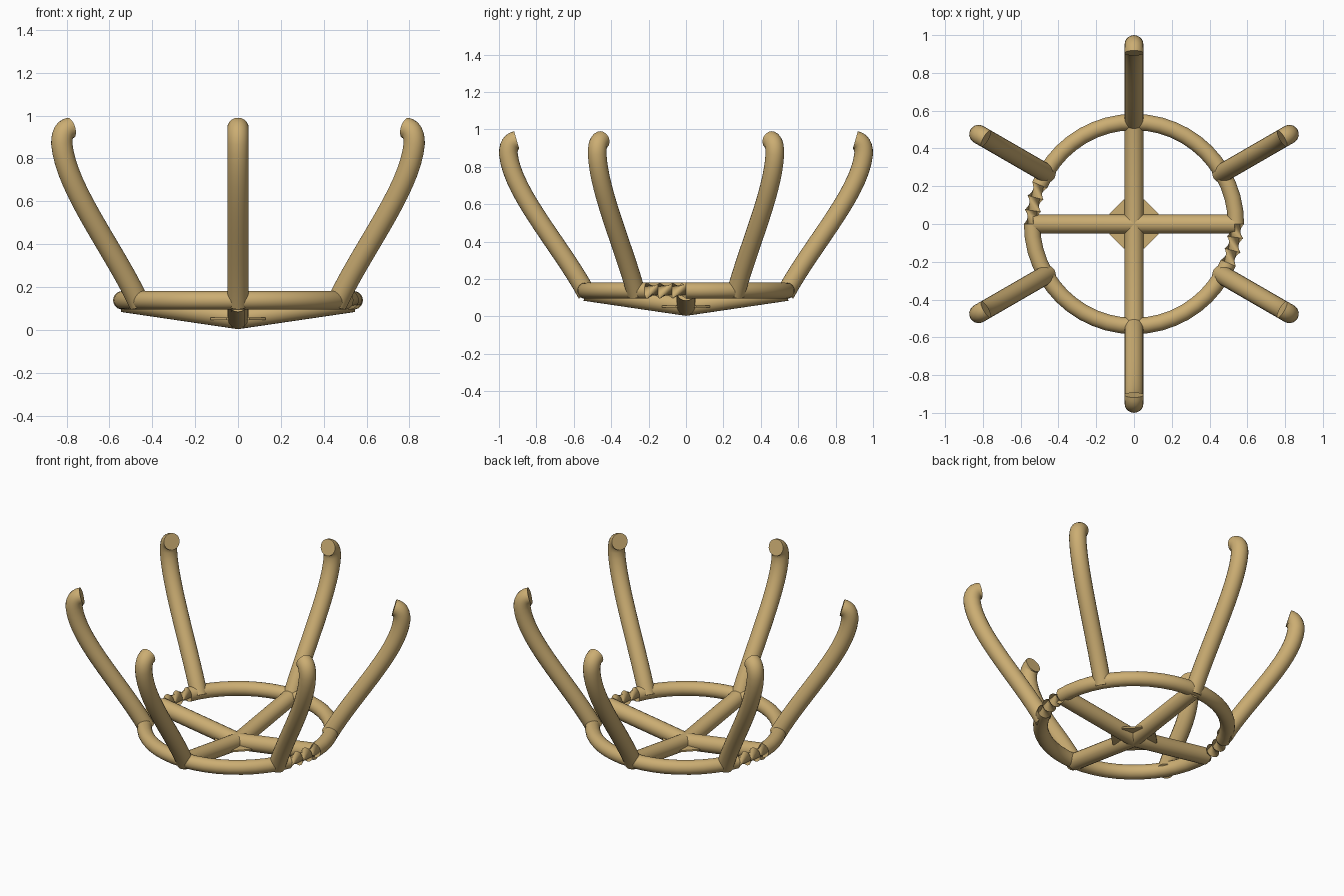
import bpy, bmesh, math
from mathutils import Vector, Matrix
from mathutils.geometry import interpolate_bezier

if "Cube" in bpy.data.objects:
    bpy.data.objects.remove(bpy.data.objects["Cube"])

SIDES = 20
mat = bpy.data.materials.new("tan")
mat.diffuse_color = (0.6, 0.42, 0.17, 1)
mat.use_nodes = True
mat.node_tree.nodes["Principled BSDF"].inputs["Base Color"].default_value = mat.diffuse_color


def finish(name, bm, smooth=True):
    bmesh.ops.recalc_face_normals(bm, faces=bm.faces)
    me = bpy.data.meshes.new(name)
    bm.to_mesh(me)
    bm.free()
    ob = bpy.data.objects.new(name, me)
    bpy.context.collection.objects.link(ob)
    me.materials.append(mat)
    if smooth:
        bpy.ops.object.select_all(action='DESELECT')
        ob.select_set(True)
        bpy.context.view_layer.objects.active = ob
        bpy.ops.object.shade_smooth_by_angle(angle=math.radians(40))
    return ob


def bridge(bm, a, b):
    n = len(a)
    for i in range(n):
        j = (i + 1) % n
        bm.faces.new((a[i], a[j], b[j], b[i]))


def tube(name, path, radius, angle):
    """Capped tube along (radial, z) points, turned about z by angle."""
    bm = bmesh.new()
    pts = [Vector((r, 0, z)) for r, z in path]
    side = Vector((0, 1, 0))
    rings = []
    for i, p in enumerate(pts):
        t = (pts[min(i + 1, len(pts) - 1)] - pts[max(i - 1, 0)]).normalized()
        up = t.cross(side)
        rings.append([bm.verts.new(p + radius * (math.cos(a) * side + math.sin(a) * up))
                      for a in (2 * math.pi * k / SIDES for k in range(SIDES))])
    for a, b in zip(rings, rings[1:]):
        bridge(bm, a, b)
    bm.faces.new(rings[0])
    bm.faces.new(rings[-1])
    bm.transform(Matrix.Rotation(angle, 4, 'Z'))
    return finish(name, bm)


# Six curved prongs with inward hooked tips
def bez(pts, n):
    return [(v.x, v.y) for v in interpolate_bezier(*[Vector(p) for p in pts], n)]


prong = bez([(0.53, 0.12), (0.67, 0.38), (0.93, 0.66), (0.95, 0.87)], 16)
prong += bez([(0.95, 0.87), (0.95, 0.915), (0.935, 0.937), (0.905, 0.942)], 7)[1:]
for k in range(6):
    tube(f"prong_{k + 1}", prong, 0.05, math.radians(30 + 60 * k))

# Two crossed base bars, bent down at the middle
for k in range(2):
    tube(f"base_bar_{k + 1}", [(-0.54, 0.133), (0, 0.053), (0.54, 0.133)], 0.05, k * math.pi / 2)

# Ring, with a twisted stretch just before 0 and 180 degrees
bm = bmesh.new()
N, phase, rings = 48, 0.0, []
for i in range(N):
    if i % 24 in (22, 23, 0) and i > 0 or i == 0:
        phase += 2 * math.pi / 3
    a = 2 * math.pi * i / N
    out = Vector((math.cos(a), math.sin(a), 0))
    ring = []
    for k in range(SIDES * 6 // 5):
        b = phase + 2 * math.pi * k / (SIDES * 6 // 5)
        ring.append(bm.verts.new(out * (0.54 + 0.043 * math.cos(b)) +
                                 Vector((0, 0, 0.138 + 0.043 * math.sin(b)))))
    rings.append(ring)
for i in range(N):
    bridge(bm, rings[i], rings[(i + 1) % N])
finish("ring", bm)

# Thin octagonal hub plate
bm = bmesh.new()
bmesh.ops.create_cone(bm, cap_ends=True, segments=8, radius1=0.14, radius2=0.14, depth=0.01,
                      matrix=Matrix.Translation((0, 0, 0.052)) @ Matrix.Rotation(math.pi / 8, 4, 'Z'))
finish("hub_plate", bm, smooth=False)
